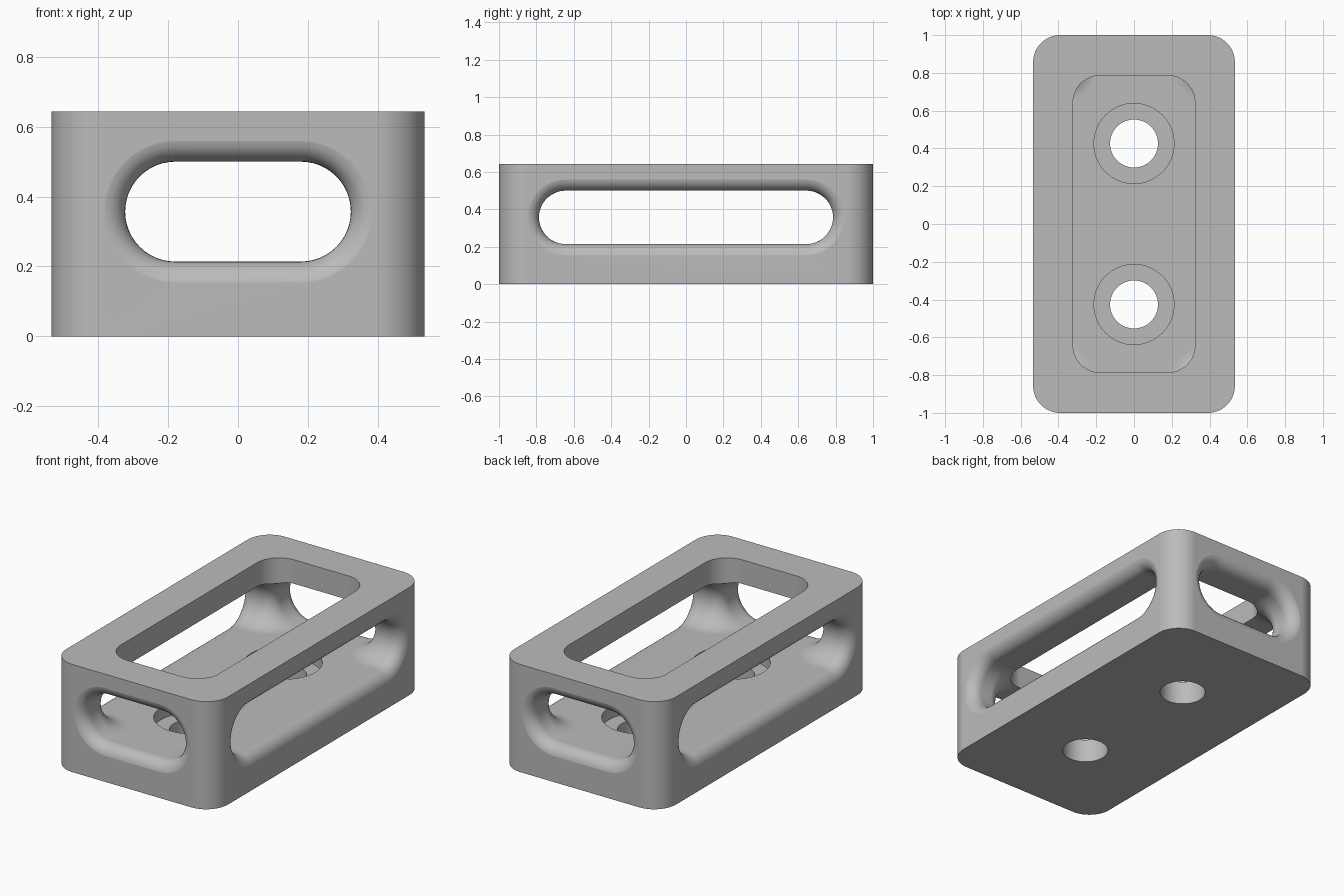
import bpy, bmesh
from math import sin, cos, pi

cube = bpy.data.objects.get("Cube")
if cube:
    bpy.data.objects.remove(cube)

# Main sizes
HX, HY, H = 0.534, 1.0, 0.643     # half width, half length, height
R, F = 0.143, 0.071               # slot end radius, edge fillet radius
CX, CY, CZ = 0.18, 0.643, 0.357   # centres of the slot ends
EPS = 0.001

grey = bpy.data.materials.new("light_grey")
grey.use_nodes = True
grey.diffuse_color = (0.5, 0.5, 0.5, 1)
grey.node_tree.nodes["Principled BSDF"].inputs["Base Color"].default_value = (0.5, 0.5, 0.5, 1)


def finish(bm, name):
    bmesh.ops.recalc_face_normals(bm, faces=bm.faces)
    mesh = bpy.data.meshes.new(name)
    bm.to_mesh(mesh)
    bm.free()
    mesh.materials.append(grey)
    ob = bpy.data.objects.new(name, mesh)
    bpy.context.collection.objects.link(ob)
    return ob


def rounded_block(name, hx, hy, r, z0, z1, n=16):
    bm = bmesh.new()
    pts = []
    for k, (sx, sy) in enumerate([(1, 1), (-1, 1), (-1, -1), (1, -1)]):
        for i in range(n + 1):
            a = (k + i / n) * pi / 2
            pts.append((sx * (hx - r) + r * cos(a), sy * (hy - r) + r * sin(a)))
    rings = [[bm.verts.new((x, y, z)) for x, y in pts] for z in (z0, z1)]
    for ring in rings:
        bm.faces.new(ring)
    for i in range(len(pts)):
        j = (i + 1) % len(pts)
        bm.faces.new((rings[0][i], rings[0][j], rings[1][j], rings[1][i]))
    return finish(bm, name)


def cylinder(name, r, y, z0, z1):
    bm = bmesh.new()
    bmesh.ops.create_cone(bm, cap_ends=True, segments=64, radius1=r, radius2=r, depth=z1 - z0)
    bmesh.ops.translate(bm, verts=bm.verts, vec=(0, y, (z0 + z1) / 2))
    return finish(bm, name)


def pillar_rows(nf=8, na=12, nt=24):
    """Surface around one corner pillar, from the side mouth to the end mouth."""
    angles = [-pi / 2 + pi * j / nt for j in range(nt + 1)]
    flare = [(F * (1 - cos(a)), (F + EPS) * sin(a)) for a in (pi / 2 * i / nf for i in range(nf, -1, -1))]
    rows = [[(HX - F + d, CY + (R + off) * cos(t), CZ + (R + off) * sin(t)) for t in angles]
            for off, d in flare]
    for i in range(na + 1):
        p = pi / 2 * i / na
        rows.append([(CX + R + F - (F + R - R * cos(t)) * sin(p),
                      CY + R + F - (F + R - R * cos(t)) * cos(p),
                      CZ + R * sin(t)) for t in angles])
    rows += [[(CX + (R + off) * cos(t), HY - F + d, CZ + (R + off) * sin(t)) for t in angles]
             for off, d in reversed(flare)]
    return rows


def cavity(name, nf=8):
    bm = bmesh.new()
    rows = pillar_rows(nf)
    last = len(rows) - 1
    grid = {}
    for sx in (1, -1):
        for sy in (1, -1):
            g = [[bm.verts.new((sx * x, sy * y, z)) for x, y, z in row] for row in rows]
            grid[sx, sy] = g
            for a, b in zip(g, g[1:]):
                for j in range(len(a) - 1):
                    bm.faces.new((a[j], a[j + 1], b[j + 1], b[j]))
    # Slot mouths: flared floor and ceiling strips, and end caps
    for s in (1, -1):
        for a, b, mouth in ((grid[s, 1], grid[s, -1], range(nf)),
                            (grid[1, s], grid[-1, s], range(last, last - nf, -1))):
            step = mouth.step
            for i in mouth:
                for j in (0, -1):
                    bm.faces.new((a[i][j], a[i + step][j], b[i + step][j], b[i][j]))
            bm.faces.new(a[mouth[0]] + b[mouth[0]][::-1])
    # Flat floor and ceiling
    for j in (0, -1):
        loop = []
        for key, step in (((1, 1), 1), ((-1, 1), -1), ((-1, -1), 1), ((1, -1), -1)):
            loop += [row[j] for row in grid[key][nf:last - nf + 1]][::step]
        bm.faces.new(loop)
    return finish(bm, name)


# Outer block, then everything cut from it
body = rounded_block("slotted_housing", HX, HY, R, 0, H)
cutters = [cavity("cross_slot_cutter"),
           rounded_block("top_opening_cutter", CX + R, CY + R, R, CZ, H + 0.1)]
for y in (-0.426, 0.426):
    cutters += [cylinder("counterbore_cutter", 0.212, y, F * 2, 0.3),
                cylinder("screw_hole_cutter", 0.127, y, -0.1, 0.2)]

bpy.context.view_layer.objects.active = body
for cutter in cutters:
    mod = body.modifiers.new("cut", "BOOLEAN")
    mod.operation = "DIFFERENCE"
    mod.solver = "EXACT"
    mod.object = cutter
    bpy.ops.object.modifier_apply(modifier=mod.name)
    bpy.data.objects.remove(cutter)

# Smooth fillets with crisp edges and flat faces
bpy.ops.object.select_all(action="DESELECT")
body.select_set(True)
bpy.ops.object.shade_smooth_by_angle(angle=pi / 6)
weighted = body.modifiers.new("flat_face_normals", "WEIGHTED_NORMAL")
weighted.keep_sharp = True
